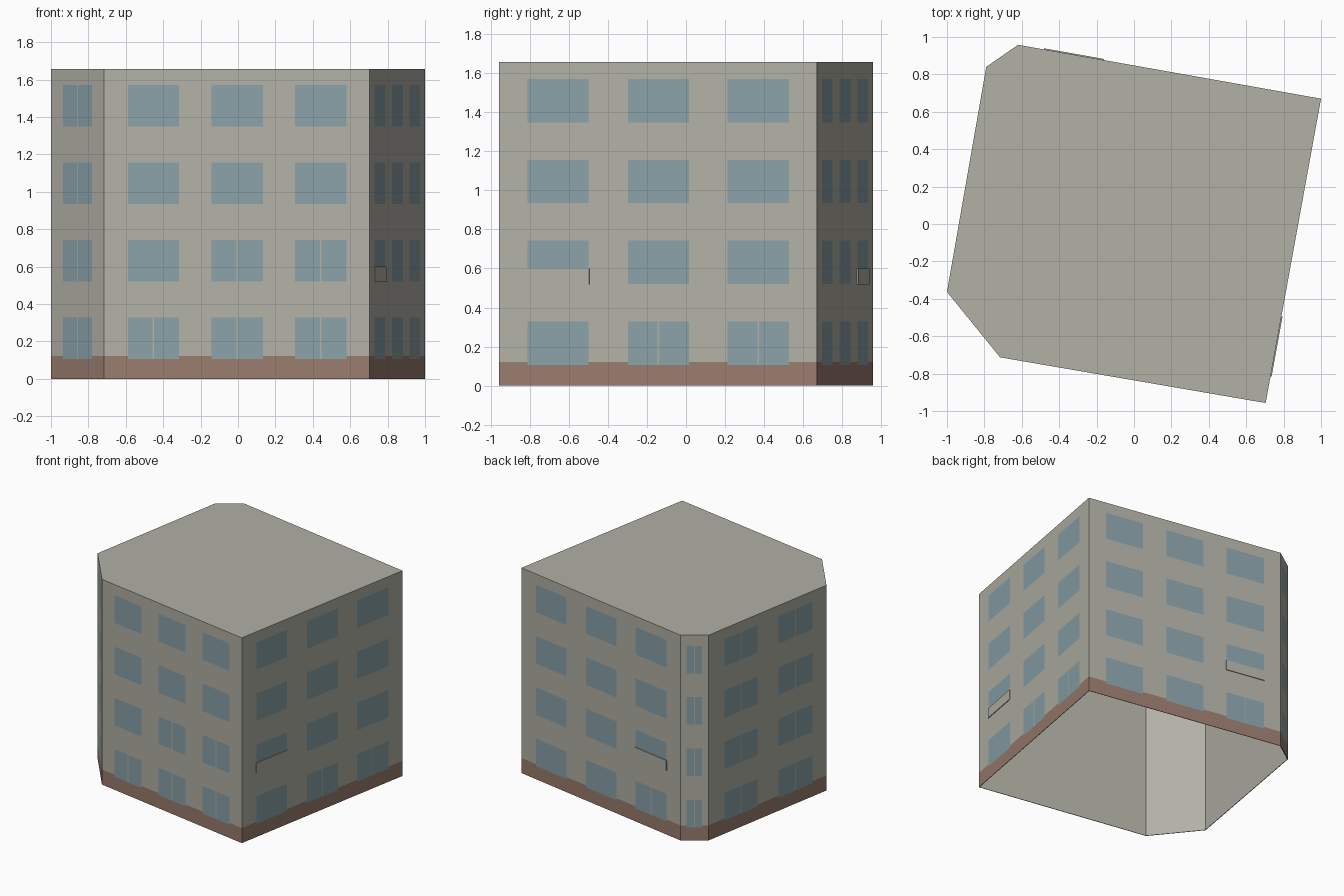
import bpy
import bmesh
from mathutils import Vector

cube = bpy.data.objects.get("Cube")
if cube:
    bpy.data.objects.remove(cube, do_unlink=True)


def make_material(name, rgb):
    """Flat material from 0-255 display values."""
    color = [((c / 255 + 0.055) / 1.055) ** 2.4 for c in rgb] + [1]
    mat = bpy.data.materials.new(name)
    mat.use_nodes = True
    mat.diffuse_color = color
    mat.node_tree.nodes["Principled BSDF"].inputs["Base Color"].default_value = color
    return mat


WALL, GLASS, BASE = range(3)
materials = [make_material("warm grey wall", (178, 177, 166)),
             make_material("blue grey glass", (137, 161, 168)),
             make_material("brown plinth", (153, 124, 110))]

HEIGHT, PLINTH = 1.657, 0.122
FLOORS = [(0.106 + 0.414 * i, 0.328 + 0.414 * i) for i in range(4)]
THREE = [(0.09, 0.282), (0.405, 0.598), (0.718, 0.913)]
TWO = [(0.136, 0.415), (0.593, 0.881)]
ONE = [(0.225, 0.77)]

# Footprint corners, counter-clockwise from above
corners = [Vector(p) for p in [(-0.716, -0.713), (0.704, -0.957), (1, 0.67),
                               (-0.62, 0.958), (-0.79, 0.84), (-1, -0.363)]]

# Window columns of each wall, and which (floor, column) windows are split
all_split = {(f, c) for f in range(4) for c in range(2)}
walls = [(THREE, {(0, 0), (0, 1), (0, 2), (1, 1), (1, 2)}),
         (THREE, {(0, 1), (0, 2)}),
         (THREE, {(0, 2)}),
         (ONE, all_split), (TWO, all_split), (ONE, all_split)]


def finish(name, bm):
    mesh = bpy.data.meshes.new(name)
    bm.to_mesh(mesh)
    bm.free()
    for mat in materials:
        mesh.materials.append(mat)
    obj = bpy.data.objects.new(name, mesh)
    bpy.context.collection.objects.link(obj)
    return obj


def add_face(bm, points, material=WALL):
    face = bm.faces.new([bm.verts.new(p) for p in points])
    face.material_index = material


def cell_material(u, z, columns, split, gap):
    """Choose glass, plinth or wall for a point on a facade."""
    for f, (low, high) in enumerate(FLOORS):
        for c, (left, right) in enumerate(columns):
            if low < z < high and left < u < right:
                in_gap = abs(u - (left + right) / 2) < gap
                return WALL if in_gap and (f, c) in split else GLASS
    return BASE if z < PLINTH else WALL


def edge(i):
    return corners[i], corners[(i + 1) % len(corners)]


# Outer facades, divided along the window edges
bm = bmesh.new()
for i, (columns, split) in enumerate(walls):
    start, end = edge(i)
    gap = 0.004 / (end - start).length
    us = [0, 1]
    for left, right in columns:
        mid = (left + right) / 2
        us += [left, mid - gap, mid + gap, right]
    zs = sorted([0, PLINTH, HEIGHT] + [z for floor in FLOORS for z in floor])
    us.sort()
    for u0, u1 in zip(us, us[1:]):
        a, b = start.lerp(end, u0), start.lerp(end, u1)
        for z0, z1 in zip(zs, zs[1:]):
            material = cell_material((u0 + u1) / 2, (z0 + z1) / 2, columns, split, gap)
            add_face(bm, [(*a, z0), (*b, z0), (*b, z1), (*a, z1)], material)
bmesh.ops.remove_doubles(bm, verts=bm.verts, dist=0.0001)
finish("facades", bm)

# Flat roof
bm = bmesh.new()
add_face(bm, [(*p, HEIGHT) for p in corners])
finish("roof", bm)

# Plain inner lining, open at the bottom
bm = bmesh.new()
inner = [p * 0.995 for p in corners]
ceiling = HEIGHT - 0.005
for i in range(len(inner)):
    a, b = inner[i], inner[(i + 1) % len(inner)]
    add_face(bm, [(*b, 0), (*a, 0), (*a, ceiling), (*b, ceiling)])
    start, end = edge(i)
    add_face(bm, [(*a, 0), (*b, 0), (*end, 0), (*start, 0)])
add_face(bm, [(*p, ceiling) for p in reversed(inner)])
finish("inner_lining", bm)


# Thin panels that cover the lower part of two windows
def window_panel(name, wall, column):
    start, end = edge(wall)
    along = (end - start).normalized()
    out = Vector((along.y, -along.x)) * 0.006
    left, right = THREE[column]
    a, b = start.lerp(end, left - 0.002), start.lerp(end, right + 0.002)
    bm = bmesh.new()
    base = bm.faces.new([bm.verts.new((*p, 0.518)) for p in (a, b, b + out, a + out)])
    top = bmesh.ops.extrude_face_region(bm, geom=[base])["geom"]
    bmesh.ops.translate(bm, vec=(0, 0, 0.082),
                        verts=[v for v in top if isinstance(v, bmesh.types.BMVert)])
    bmesh.ops.recalc_face_normals(bm, faces=bm.faces)
    finish(name, bm)


window_panel("side_window_panel", 1, 0)
window_panel("back_window_panel", 2, 2)
